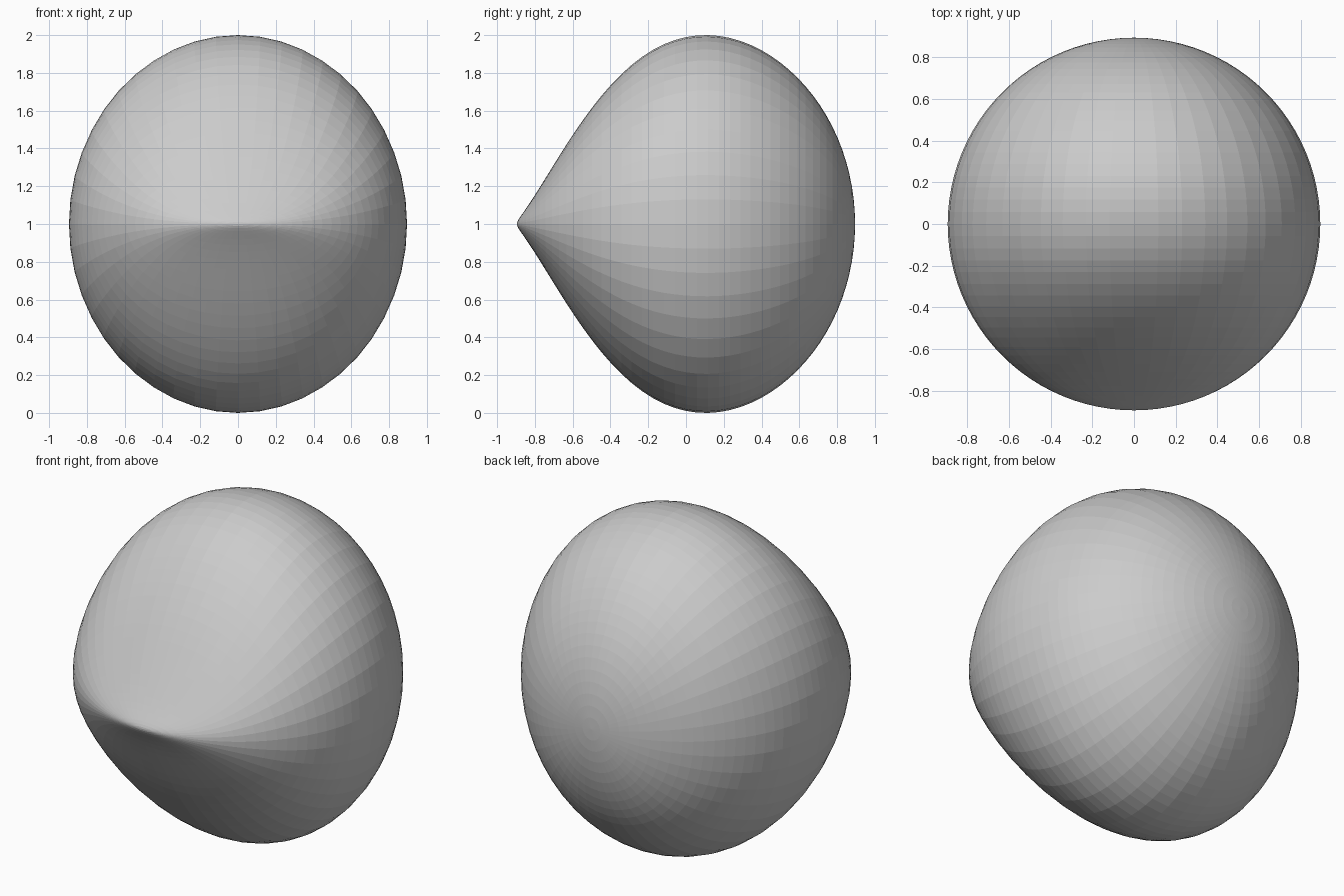
import bpy, bmesh, math
from mathutils import Matrix

if "Cube" in bpy.data.objects:
    bpy.data.objects.remove(bpy.data.objects["Cube"])

R = 0.895  # radius seen from the top


def pinch(y):
    """Height factor: full at the back, squeezed to a soft ridge at the front."""
    t = min(max((y + R) / (2 * R), 0.0), 1.0)
    return 1.15 * (1 - 0.85 * (1 - t) ** 4.4)


# faceted sphere with its poles on the front-back axis
bm = bmesh.new()
bmesh.ops.create_uvsphere(bm, u_segments=48, v_segments=48, radius=R,
                          matrix=Matrix.Rotation(math.pi / 2, 4, 'X'))

# squeeze the front, then set the total height to 2 units
for v in bm.verts:
    v.co.z *= pinch(v.co.y)
top = max(v.co.z for v in bm.verts)
for v in bm.verts:
    v.co.z = v.co.z / top + 1

bmesh.ops.recalc_face_normals(bm, faces=bm.faces)
mesh = bpy.data.meshes.new("pinched_ball")
bm.to_mesh(mesh)
bm.free()
bpy.context.collection.objects.link(bpy.data.objects.new("pinched_ball", mesh))
